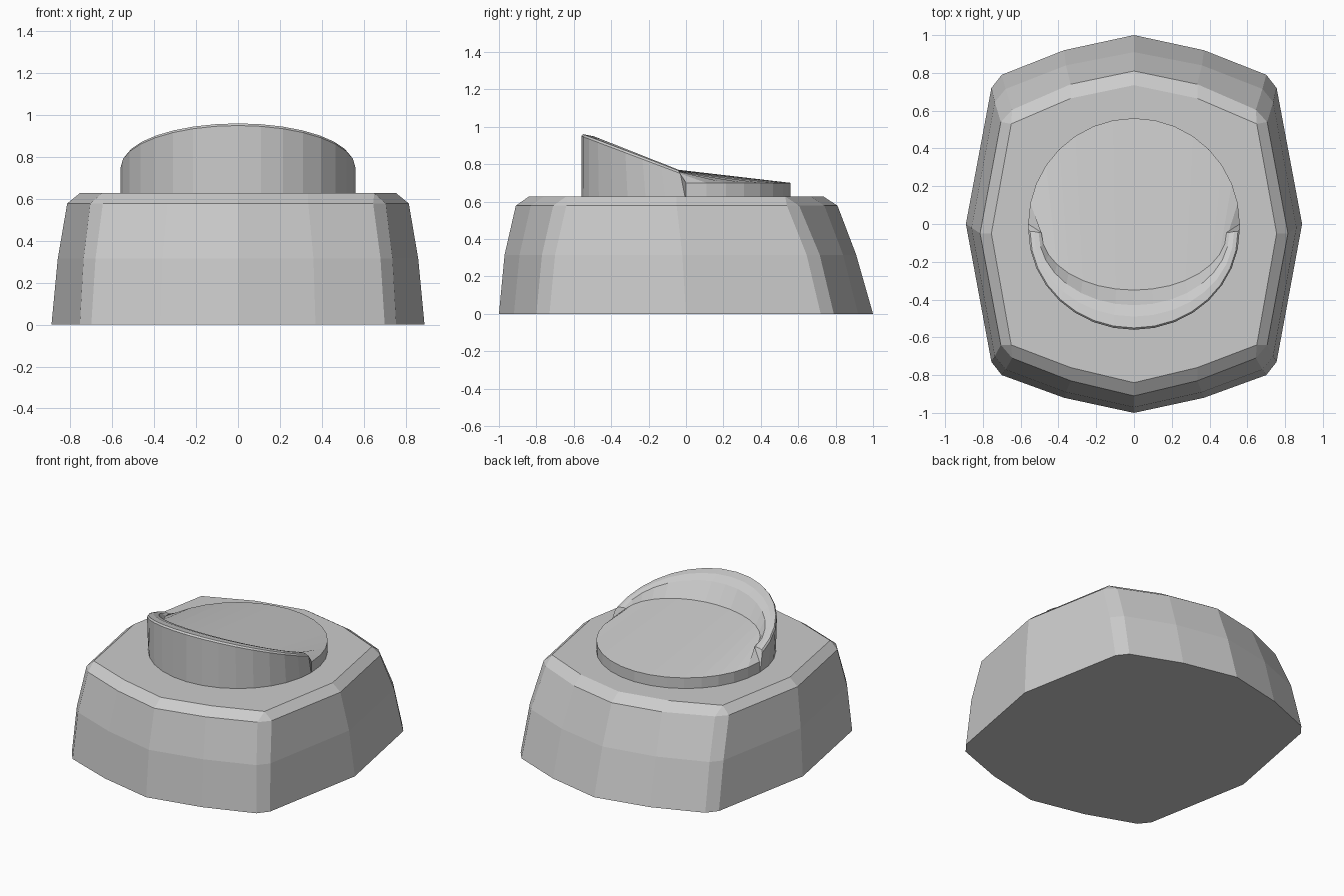
import bpy, bmesh
from math import sin, cos, pi

if "Cube" in bpy.data.objects:
    bpy.data.objects.remove(bpy.data.objects["Cube"])


def finish(name, bm):
    bmesh.ops.remove_doubles(bm, verts=bm.verts, dist=0.0005)
    bmesh.ops.recalc_face_normals(bm, faces=bm.faces)
    me = bpy.data.meshes.new(name)
    bm.to_mesh(me)
    bm.free()
    ob = bpy.data.objects.new(name, me)
    bpy.context.collection.objects.link(ob)
    return ob


def strip(bm, a, b, closed=False):
    n = len(a)
    for i in range(n if closed else n - 1):
        j = (i + 1) % n
        bm.faces.new((a[i], a[j], b[j], b[i]))


# base: half outlines (front to back) at four heights, mirrored in x
levels = [
    (0.0, [(0, -1), (.37, -.92), (.70, -.80), (.755, -.73), (.89, 0),
           (.755, .72), (.70, .79), (.37, .92), (0, 1)]),
    (0.315, [(0, -.97), (.36, -.89), (.68, -.77), (.737, -.70), (.86, -.02),
             (.737, .645), (.68, .715), (.36, .84), (0, .91)]),
    (0.578, [(0, -.91), (.335, -.83), (.645, -.71), (.705, -.64), (.815, -.05),
             (.705, .54), (.645, .605), (.335, .74), (0, .81)]),
    (0.627, [(0, -.84), (.335, -.76), (.65, -.64), (.65, -.64), (.755, -.05),
             (.65, .53), (.65, .53), (.335, .665), (0, .735)]),
]
bm = bmesh.new()
rings = []
for z, half in levels:
    pts = half + [(-x, y) for x, y in half[-2:0:-1]]
    rings.append([bm.verts.new((x, y, z)) for x, y in pts])
for a, b in zip(rings, rings[1:]):
    strip(bm, a, b, True)
bm.faces.new(rings[0])
bm.faces.new(rings[-1])
finish("base", bm)

# raised dish with a half-round rim: arcs as (rx, y offset, ry, end z, middle z)
arcs = [
    (.56, 0, .56, .60, .60),        # foot of front wall
    (.56, .03, .53, .75, .95),      # outer rim edge
    (.55, .04, .51, .765, .96),     # crest
    (.53, .04, .45, .77, .948),     # rounded inner edge
    (.505, .045, .385, .77, .92),
    (.49, .045, .305, .768, .806),  # floor edge below the rim
    (.56, 0, -.56, .70, .70),       # back edge of the floor
    (.56, 0, -.56, .60, .60),       # foot of back wall
]
N = 16
bm = bmesh.new()
rows = []
for rx, y0, ry, z0, z1 in arcs:
    row = []
    for i in range(N + 1):
        s, c = sin(pi * i / N), cos(pi * i / N)
        row.append(bm.verts.new((rx * c, -y0 - ry * s, z0 + (z1 - z0) * s)))
    rows.append(row)
for k in range(len(rows)):
    strip(bm, rows[k], rows[(k + 1) % len(rows)])
# close the two rim ends
for i in (0, N):
    bm.faces.new([r[i] for r in rows[:-1]])
finish("dish_with_rim", bm)
